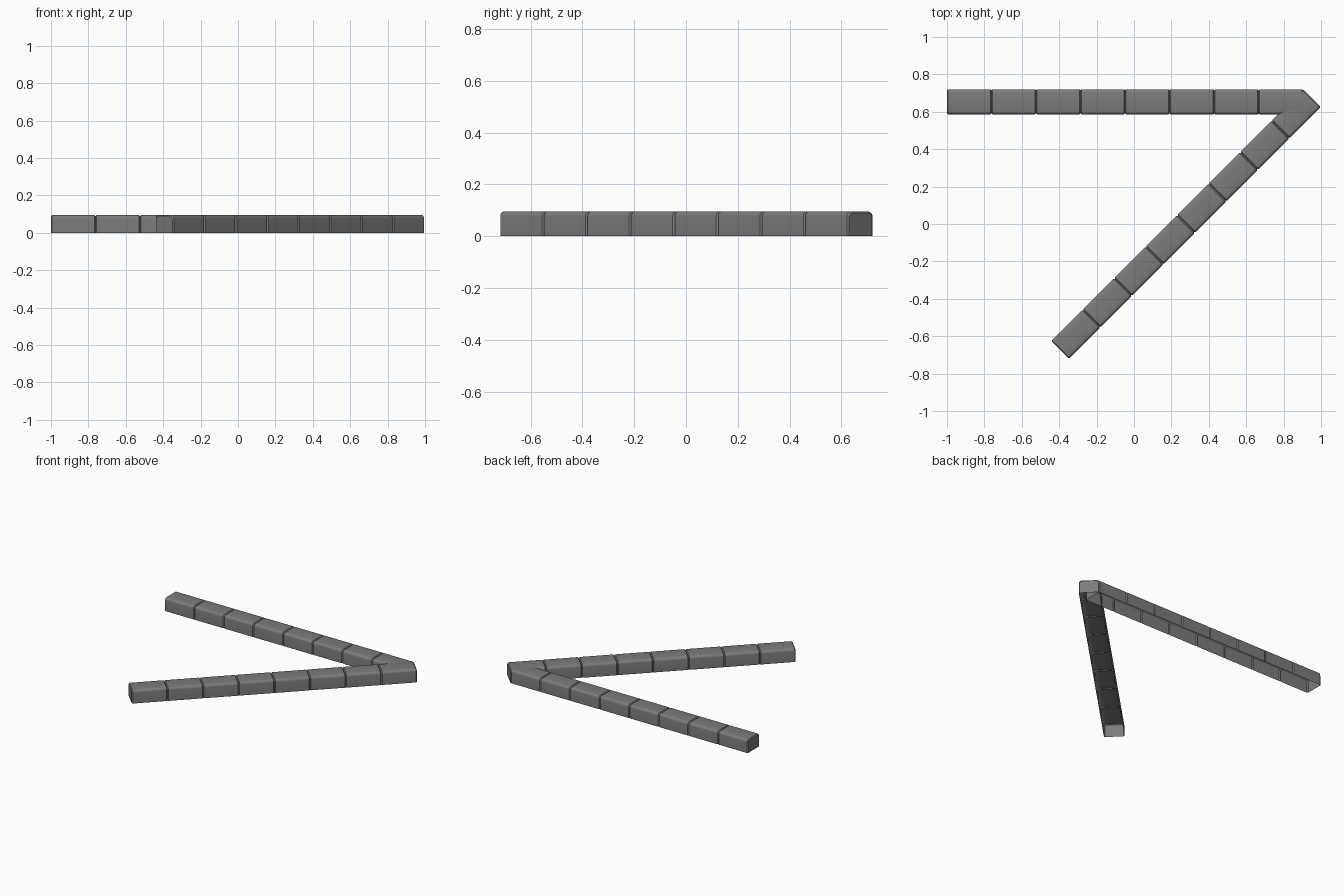
import bpy
import bmesh
from math import sin, cos, pi, radians
from mathutils import Matrix, Vector

cube = bpy.data.objects.get("Cube")
if cube:
    bpy.data.objects.remove(cube, do_unlink=True)

BLOCKS = 8
BLOCK_LENGTH = 0.238
HALF_WIDTH = 0.0675
HEIGHT = 0.095
ROUND = 0.018
CHAMFER = 0.006
ARC_STEPS = 4

stone = bpy.data.materials.new("grey stone")
stone.use_nodes = True
colour = (0.2, 0.2, 0.2, 1)
stone.diffuse_color = colour
bsdf = stone.node_tree.nodes["Principled BSDF"]
bsdf.inputs["Base Color"].default_value = colour
bsdf.inputs["Roughness"].default_value = 0.8


def section(x, inset):
    """Open-bottomed curb outline with two rounded top edges."""
    w, h = HALF_WIDTH - inset, HEIGHT - inset
    side = []
    for i in range(ARC_STEPS + 1):
        a = pi / 2 * i / ARC_STEPS
        side.append((w - ROUND + ROUND * cos(a), h - ROUND + ROUND * sin(a)))
    outline = [(w, 0)] + side
    outline += [(-y, z) for y, z in reversed(outline)]
    return [Vector((x, y, z)) for y, z in outline]


def curb(name, start, angle):
    """Row of stones as a hollow shell, with a shallow groove at each joint."""
    bm = bmesh.new()
    stations = [(0, CHAMFER)]
    for i in range(BLOCKS):
        x = i * BLOCK_LENGTH
        stations += [(x + CHAMFER, 0),
                     (x + BLOCK_LENGTH - CHAMFER, 0),
                     (x + BLOCK_LENGTH, CHAMFER)]
    rings = [[bm.verts.new(p) for p in section(*s)] for s in stations]
    for a, b in zip(rings, rings[1:]):
        for j in range(len(a) - 1):
            bm.faces.new((a[j], b[j], b[j + 1], a[j + 1]))
    # End walls
    bm.faces.new(rings[0])
    bm.faces.new(list(reversed(rings[-1])))
    bmesh.ops.recalc_face_normals(bm, faces=bm.faces)
    # Outward normals on the open shell
    top = max(bm.faces, key=lambda f: f.calc_center_median().z)
    if top.normal.z < 0:
        bmesh.ops.reverse_faces(bm, faces=bm.faces)
    bm.transform(Matrix.Translation(start) @ Matrix.Rotation(angle, 4, "Z"))
    mesh = bpy.data.meshes.new(name)
    bm.to_mesh(mesh)
    bm.free()
    mesh.materials.append(stone)
    obj = bpy.data.objects.new(name, mesh)
    bpy.context.collection.objects.link(obj)
    bpy.ops.object.select_all(action="DESELECT")
    obj.select_set(True)
    bpy.context.view_layer.objects.active = obj
    bpy.ops.object.shade_smooth_by_angle(angle=radians(30))


# Two rows of stones meeting in a sharp corner
curb("straight_curb", (-1, 0.6525, 0), 0)
curb("diagonal_curb", (-0.395, -0.673, 0), radians(45))
